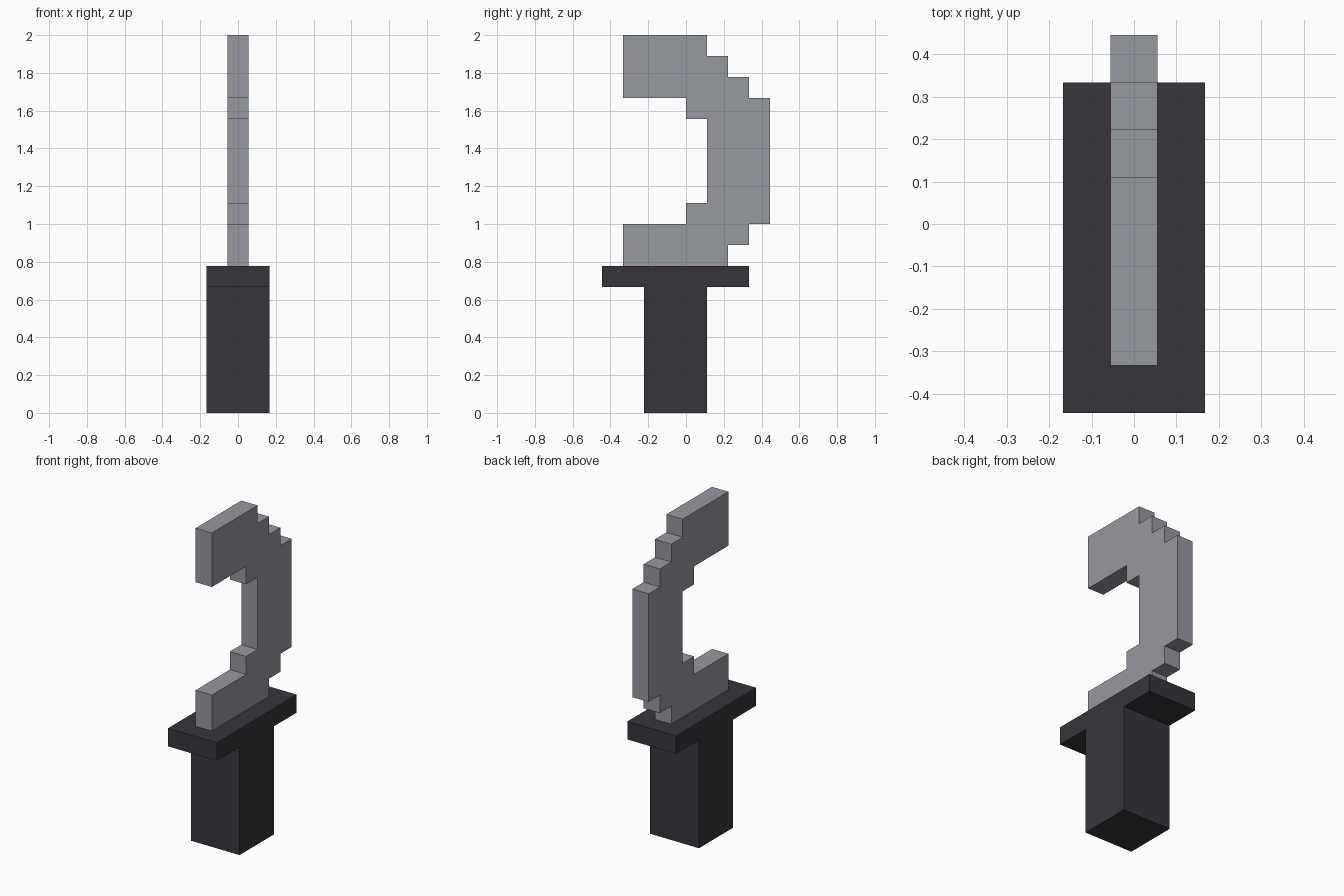
import bpy
import bmesh

cube = bpy.data.objects.get("Cube")
if cube:
    bpy.data.objects.remove(cube, do_unlink=True)

U = 1 / 9  # one grid step of the blocky design


def make_material(name, rgb):
    mat = bpy.data.materials.new(name)
    mat.use_nodes = True
    mat.diffuse_color = (*rgb, 1)
    mat.node_tree.nodes["Principled BSDF"].inputs["Base Color"].default_value = (*rgb, 1)
    return mat


def extrude_profile(name, profile, half_width, mat):
    """Extrude a side outline of (y, z) grid points symmetrically along x."""
    bm = bmesh.new()
    verts = [bm.verts.new((-half_width * U, y * U, z * U)) for y, z in profile]
    face = bm.faces.new(verts)
    new = bmesh.ops.extrude_face_region(bm, geom=[face])["geom"]
    bmesh.ops.translate(bm, vec=(2 * half_width * U, 0, 0),
                        verts=[g for g in new if isinstance(g, bmesh.types.BMVert)])
    bmesh.ops.recalc_face_normals(bm, faces=bm.faces)
    mesh = bpy.data.meshes.new(name)
    bm.to_mesh(mesh)
    bm.free()
    mesh.materials.append(mat)
    obj = bpy.data.objects.new(name, mesh)
    bpy.context.collection.objects.link(obj)
    return obj


def rect(y0, y1, z0, z1):
    return [(y0, z0), (y1, z0), (y1, z1), (y0, z1)]


steel = make_material("steel grey", (0.305, 0.319, 0.352))
dark = make_material("dark charcoal", (0.038, 0.036, 0.044))

# Grip and guard plate
extrude_profile("handle", rect(-2, 1, 0, 6), 1.5, dark)
extrude_profile("guard", rect(-4, 3, 6, 7), 1.5, dark)

# Stepped hook blade: outer edge going up, then inner edge coming down
outer = [(-3, 7), (2, 7), (2, 8), (3, 8), (3, 9), (4, 9), (4, 15), (3, 15),
         (3, 16), (2, 16), (2, 17), (1, 17), (1, 18), (-3, 18)]
inner = [(-3, 15), (0, 15), (0, 14), (1, 14), (1, 10), (0, 10), (0, 9), (-3, 9)]
extrude_profile("hook_blade", outer + inner, 0.5, steel)
